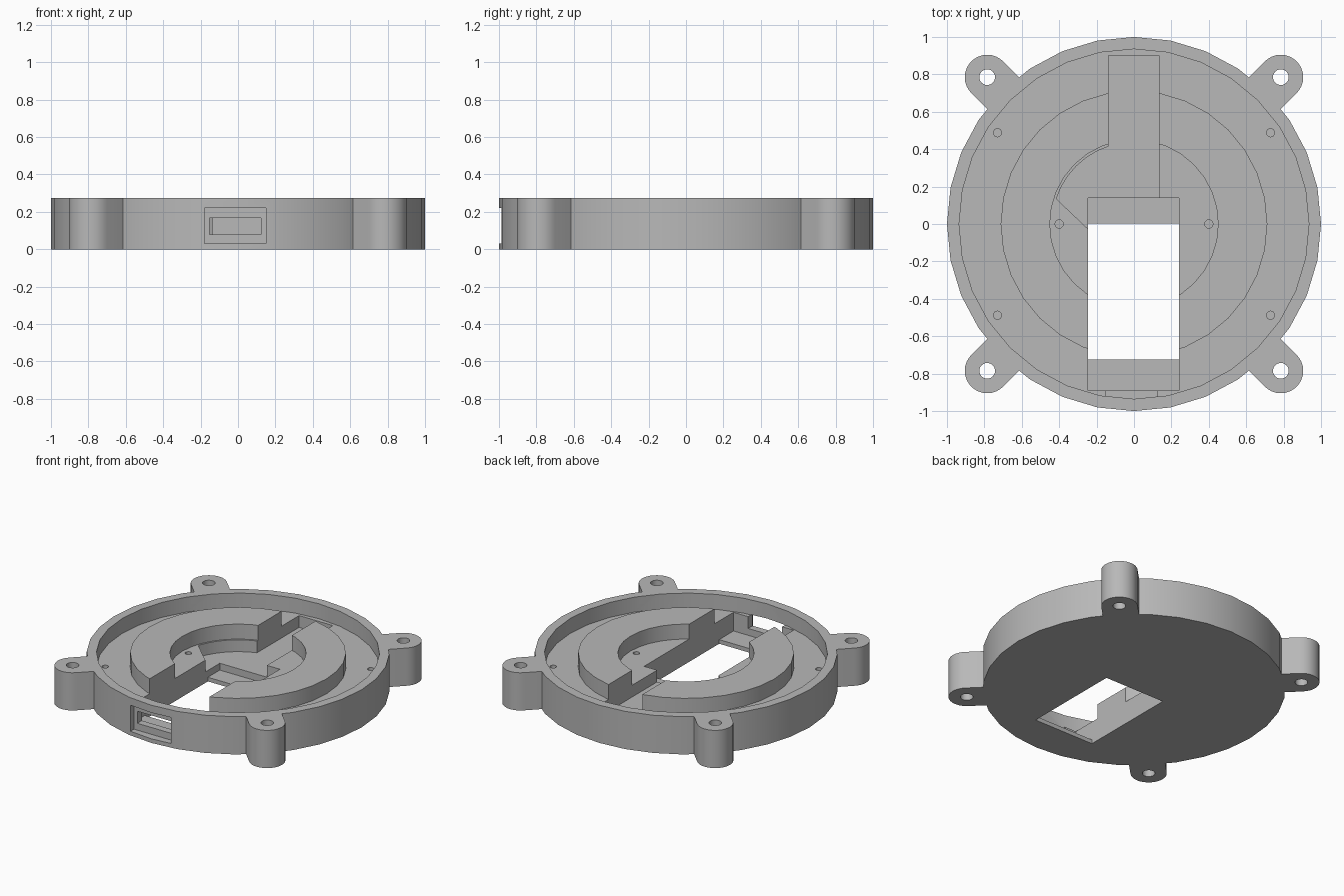
import bpy, bmesh
from math import sin, cos, pi, radians

cube = bpy.data.objects.get("Cube")
if cube:
    bpy.data.objects.remove(cube, do_unlink=True)

HEIGHT, FLOOR, CHANNEL, LEDGE = 0.275, 0.166, 0.08, 0.03
OVER = 0.4  # cutters reach above the rim

grey = bpy.data.materials.new("plain_grey")
grey.use_nodes = True
grey.diffuse_color = (0.48, 0.48, 0.48, 1)
grey.node_tree.nodes["Principled BSDF"].inputs["Base Color"].default_value = (0.48, 0.48, 0.48, 1)


def arc(r, start=0, end=360, n=32, cx=0, cy=0):
    """Points on an arc; a full circle leaves out the repeated last point."""
    count = n if end - start == 360 else n + 1
    angles = [radians(start + (end - start) * i / n) for i in range(count)]
    return [(cx + r * cos(a), cy + r * sin(a)) for a in angles]


def rect(x0, x1, y0, y1):
    return [(x0, y0), (x1, y0), (x1, y1), (x0, y1)]


def prism(name, points, z0, z1):
    """Upright solid with the given outline."""
    bm = bmesh.new()
    face = bm.faces.new([bm.verts.new((x, y, z0)) for x, y in points])
    out = bmesh.ops.extrude_face_region(bm, geom=[face])
    top = [v for v in out["geom"] if isinstance(v, bmesh.types.BMVert)]
    bmesh.ops.translate(bm, verts=top, vec=(0, 0, z1 - z0))
    bmesh.ops.recalc_face_normals(bm, faces=bm.faces)
    mesh = bpy.data.meshes.new(name)
    bm.to_mesh(mesh)
    bm.free()
    mesh.materials.append(grey)
    obj = bpy.data.objects.new(name, mesh)
    bpy.context.collection.objects.link(obj)
    return obj


def combine(target, tool, operation="DIFFERENCE"):
    """Apply a boolean and discard the tool."""
    mod = target.modifiers.new(operation.lower(), "BOOLEAN")
    mod.operation, mod.object, mod.solver = operation, tool, "EXACT"
    with bpy.context.temp_override(object=target, active_object=target):
        bpy.ops.object.modifier_apply(modifier=mod.name)
    bpy.data.objects.remove(tool, do_unlink=True)


# Round body with four mounting ears
body = prism("round_housing", arc(1), 0, HEIGHT)
ear_outline = [(0.85, -0.12)] + arc(0.12, -90, 90, 16, cx=1.11) + [(0.85, 0.12)]
for k in range(4):
    a = pi / 4 + k * pi / 2
    turned = [(x * cos(a) - y * sin(a), x * sin(a) + y * cos(a)) for x, y in ear_outline]
    combine(body, prism("mounting_ear", turned, 0, HEIGHT), "UNION")

# Annular groove between outer lip and inner ring, then the ring's centre
groove = prism("groove_cutter", arc(0.935), FLOOR, OVER)
combine(groove, prism("ring_core", arc(0.713), 0.1, 0.5))
combine(body, groove)
combine(body, prism("centre_cutter", arc(0.45), FLOOR, OVER))

# Rectangular bay with end ledges, and its through window
combine(body, prism("bay_cutter", rect(-0.245, 0.24, -0.89, 0.14), LEDGE, OVER))
combine(body, prism("window_cutter", rect(-0.245, 0.24, -0.725, 0.003), -0.1, OVER))

# Cable channel through the back of the ring, with a side pocket
combine(body, prism("channel_cutter", rect(-0.137, 0.135, 0.1, 0.9), CHANNEL, OVER))
pocket = arc(0.437, 108, 162, 6) + [(-0.2, -0.07), (-0.1, 0.05), (-0.1, 0.41)]
combine(body, prism("pocket_cutter", pocket, CHANNEL, OVER))

# Connector recess and slot in the front wall
combine(body, prism("recess_cutter", rect(-0.18, 0.15, -1.1, -0.942), 0.03, 0.22))
combine(body, prism("slot_cutter", rect(-0.153, 0.122, -1.1, -0.85), CHANNEL, 0.168))

# Screw holes: through the ears, blind in the floor
for sx in (-1, 1):
    for sy in (-1, 1):
        hole = arc(0.042, n=24, cx=sx * 0.785, cy=sy * 0.785)
        combine(body, prism("ear_hole", hole, -0.1, OVER))
        pilot = arc(0.022, n=16, cx=sx * 0.73, cy=sy * 0.488)
        combine(body, prism("floor_hole", pilot, 0.06, FLOOR + 0.05))
    pilot = arc(0.022, n=16, cx=sx * 0.4)
    combine(body, prism("centre_hole", pilot, 0.06, FLOOR + 0.05))

# Smooth round walls, sharp corners
for obj in bpy.context.selected_objects:
    obj.select_set(False)
body.select_set(True)
bpy.context.view_layer.objects.active = body
bpy.ops.object.shade_smooth_by_angle(angle=radians(30))
